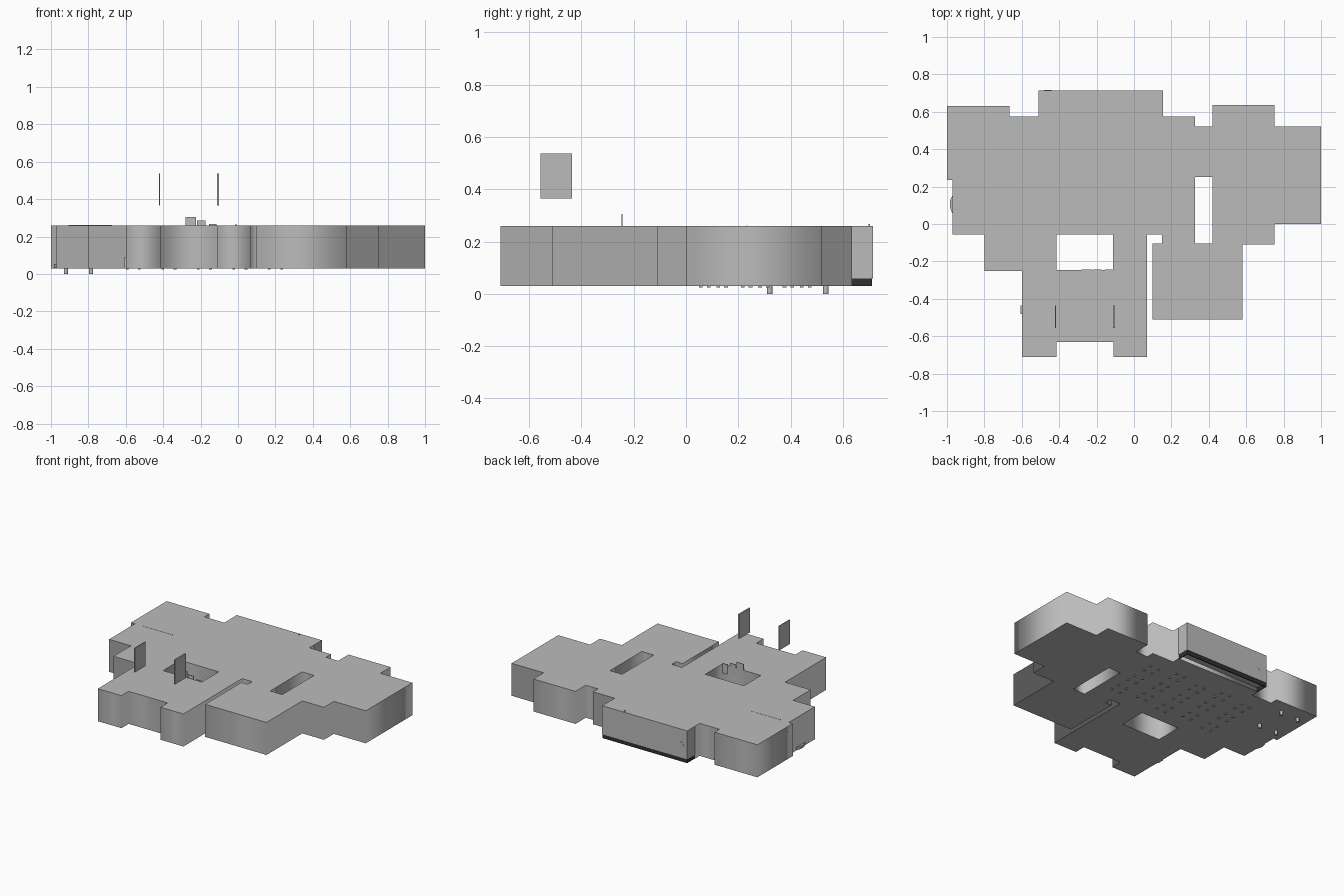
import bpy
import math

cube = bpy.data.objects.get("Cube")
if cube:
    bpy.data.objects.remove(cube, do_unlink=True)


def material(name, value):
    mat = bpy.data.materials.new(name)
    mat.use_nodes = True
    colour = (value, value, value, 1)
    mat.diffuse_color = colour
    mat.node_tree.nodes["Principled BSDF"].inputs["Base Color"].default_value = colour
    return mat


GREY = material("plain grey", 0.5)
DARK = material("dark grey", 0.03)
FLOOR, ROOF = 0.03, 0.26


def box(name, x_range, y_range, z_range, mat=GREY):
    """Axis-aligned box between the given limits."""
    ranges = (x_range, y_range, z_range)
    bpy.ops.mesh.primitive_cube_add(size=1, location=[sum(r) / 2 for r in ranges])
    obj = bpy.context.object
    obj.name = name
    obj.scale = [r[1] - r[0] for r in ranges]
    obj.data.materials.append(mat)
    return obj


def cylinder(name, radius, depth, location, rotation=(0, 0, 0), sides=16):
    bpy.ops.mesh.primitive_cylinder_add(
        vertices=sides, radius=radius, depth=depth, location=location, rotation=rotation)
    obj = bpy.context.object
    obj.name = name
    obj.data.materials.append(GREY)
    bpy.ops.object.shade_smooth_by_angle()
    return obj


def right_angle_outline(start, turns):
    """Walk a plan outline, changing x and y in turn."""
    points = [start]
    for i, value in enumerate(turns):
        x, y = points[-1]
        points.append((value, y) if i % 2 == 0 else (x, value))
    return points


def rectangle(x_range, y_range):
    (left, right), (front, back) = x_range, y_range
    return [(left, front), (right, front), (right, back), (left, back)]


# Main building block with its two courtyards
outline = right_angle_outline((-1, 0.63), [
    -0.665, 0.575, -0.51, 0.63, 0.155, 0.575, 0.325, 0.52, 0.42, 0.635,
    0.75, 0.52, 1, 0, 0.75, -0.11, 0.58, -0.51, 0.1, -0.105, 0.15, -0.055,
    0.07, -0.71, -0.11, -0.63, -0.415, -0.71, -0.6, -0.25, -0.8, -0.055,
    -0.97, 0.235, -1])
wide_court = rectangle((-0.415, -0.112), (-0.245, -0.055))
narrow_court = rectangle((0.325, 0.42), (-0.105, 0.25))

curve = bpy.data.curves.new("building_block", "CURVE")
curve.dimensions = "2D"
curve.fill_mode = "BOTH"
curve.extrude = (ROOF - FLOOR) / 2
for loop in (outline, wide_court, narrow_court):
    spline = curve.splines.new("POLY")
    spline.points.add(len(loop) - 1)
    for point, (x, y) in zip(spline.points, loop):
        point.co = (x, y, 0, 1)
    spline.use_cyclic_u = True
curve.materials.append(GREY)
block = bpy.data.objects.new("building_block", curve)
block.location.z = (ROOF + FLOOR) / 2
bpy.context.collection.objects.link(block)
bpy.ops.object.select_all(action="DESELECT")
block.select_set(True)
bpy.context.view_layer.objects.active = block
bpy.ops.object.convert(target="MESH")

# Rear bay, raised above a dark base trim
bay_x, bay_y = (-0.51, 0.155), (0.63, 0.715)
base = (FLOOR, 0.058)
box("rear_bay", bay_x, bay_y, (base[1], ROOF))
box("rear_trim", bay_x, (0.705, 0.712), base, DARK)
for side, x in (("right", -0.508), ("left", 0.147)):
    box(f"{side}_trim", (x, x + 0.006), (0.63, 0.705), base, DARK)
cylinder("rear_disc", 0.02, 0.004, (-0.46, 0.714, 0.15), (math.pi / 2, 0, 0))
box("rear_roof_peg", (-0.014, -0.008), (0.698, 0.704), (ROOF, 0.267))

# Upright panels over the front wing
for side, x, width in (("right", -0.42, 0.005), ("left", -0.107, 0.01)):
    box(f"{side}_upright_panel", (x - width / 2, x + width / 2),
        (-0.557, -0.437), (0.365, 0.537))

# Stepped panels on the courtyard edge
for i, (x, width, top) in enumerate(
        [(-0.28, 0.055, 0.305), (-0.22, 0.045, 0.285), (-0.155, 0.04, 0.267)]):
    box(f"courtyard_panel_{i}", (x, x + width), (-0.246, -0.242), (0.2, top))

# Four round feet under the back corner
for x in (-0.92, -0.785):
    for y in (0.32, 0.535):
        cylinder("foot", 0.011, 0.035, (x, y, 0.0175))

# Clusters of small studs under the floor
for column in range(5):
    for row in range(3):
        cx = -0.56 + column * 0.19
        cy = 0.09 + row * 0.16 + (column % 2) * 0.03
        for dx in (-0.033, 0.033):
            for dy in (-0.033, 0.033):
                x, y = cx + dx, cy + dy
                box("floor_stud", (x - 0.007, x + 0.007), (y - 0.007, y + 0.007),
                    (0.024, FLOOR))

# Small details: round side step, roof seam and front wing plate
cylinder("side_step", 0.085, 0.02, (-0.9, 0.105, 0.042), sides=32)
box("roof_seam", (-0.905, -0.675), (0.232, 0.235), (ROOF - 0.01, ROOF + 0.001))
box("wing_plate", (-0.607, -0.6), (-0.48, -0.435), (FLOOR, 0.09))
